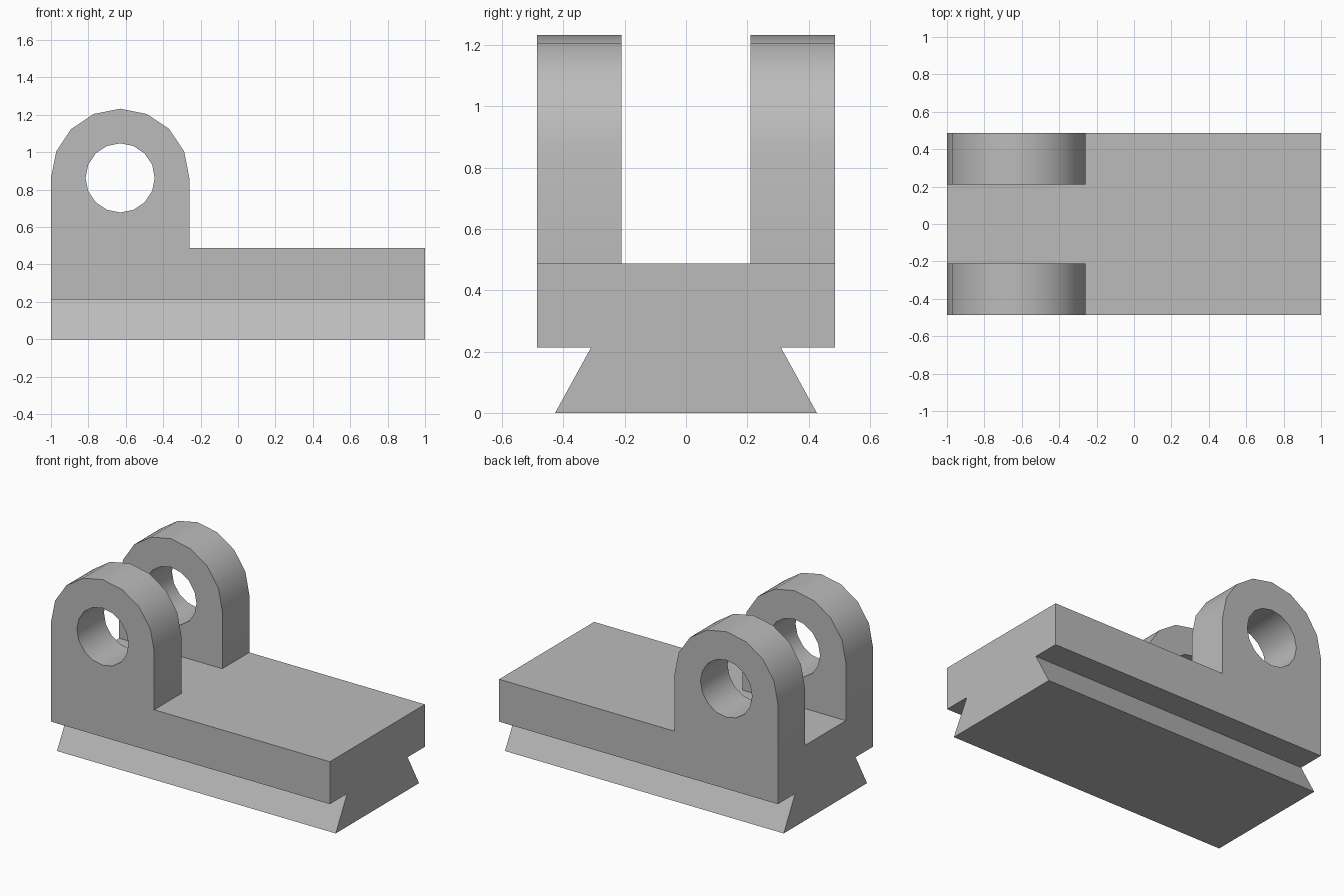
import bpy
import bmesh
from math import sin, cos, pi
from mathutils import Vector

if "Cube" in bpy.data.objects:
    bpy.data.objects.remove(bpy.data.objects["Cube"], do_unlink=True)

# Main dimensions
PLATE_BOTTOM, PLATE_TOP = 0.213, 0.488
HALF_WIDTH = 0.487
LUG_INNER = 0.21
LUG_RADIUS, HOLE_RADIUS = 0.37, 0.185
LUG_X, LUG_Z = -1 + LUG_RADIUS, 0.863
SIDES = 16

grey = bpy.data.materials.new("plain grey")
grey.use_nodes = True
colour = (0.5, 0.5, 0.5, 1)
grey.diffuse_color = colour
grey.node_tree.nodes["Principled BSDF"].inputs["Base Color"].default_value = colour


def extrude(name, outline, offset):
    """Sweep a closed outline of 3D points along an offset."""
    bm = bmesh.new()
    face = bm.faces.new([bm.verts.new(p) for p in outline])
    swept = bmesh.ops.extrude_face_region(bm, geom=[face])["geom"]
    moved = [g for g in swept if isinstance(g, bmesh.types.BMVert)]
    bmesh.ops.translate(bm, verts=moved, vec=Vector(offset))
    bmesh.ops.recalc_face_normals(bm, faces=bm.faces)
    mesh = bpy.data.meshes.new(name)
    bm.to_mesh(mesh)
    bm.free()
    mesh.materials.append(grey)
    obj = bpy.data.objects.new(name, mesh)
    bpy.context.collection.objects.link(obj)
    return obj


def arc(radius, y, steps):
    """Points round the pivot axis, starting on the +x side."""
    return [(LUG_X + radius * cos(i * 2 * pi / SIDES), y,
             LUG_Z + radius * sin(i * 2 * pi / SIDES)) for i in range(steps)]


def combine(target, tool, operation):
    """Apply a boolean and discard the tool."""
    mod = target.modifiers.new("combine", "BOOLEAN")
    mod.operation, mod.solver, mod.object = operation, "EXACT", tool
    bpy.context.view_layer.objects.active = target
    bpy.ops.object.modifier_apply(modifier=mod.name)
    bpy.data.objects.remove(tool, do_unlink=True)


# Sliding base: plate with a dovetail rail underneath
half = [(0.427, 0), (0.31, PLATE_BOTTOM), (HALF_WIDTH, PLATE_BOTTOM), (HALF_WIDTH, PLATE_TOP)]
profile = half + [(-y, z) for y, z in reversed(half)]
base = extrude("clevis_base", [(-1, y, z) for y, z in profile], (2, 0, 0))

# Pair of round-topped lugs
for y in (-HALF_WIDTH, LUG_INNER):
    feet = [(-1, y, PLATE_TOP), (LUG_X + LUG_RADIUS, y, PLATE_TOP)]
    lug = extrude("lug", arc(LUG_RADIUS, y, SIDES // 2 + 1) + feet,
                  (0, HALF_WIDTH - LUG_INNER, 0))
    combine(base, lug, "UNION")

# Pin hole through both lugs
pin = extrude("pin_cutter", arc(HOLE_RADIUS, -1, SIDES), (0, 2, 0))
combine(base, pin, "DIFFERENCE")

# Smooth the arches and holes, keep the corners crisp
bpy.ops.object.select_all(action="DESELECT")
base.select_set(True)
bpy.context.view_layer.objects.active = base
bpy.ops.object.shade_smooth_by_angle(angle=pi / 6)
